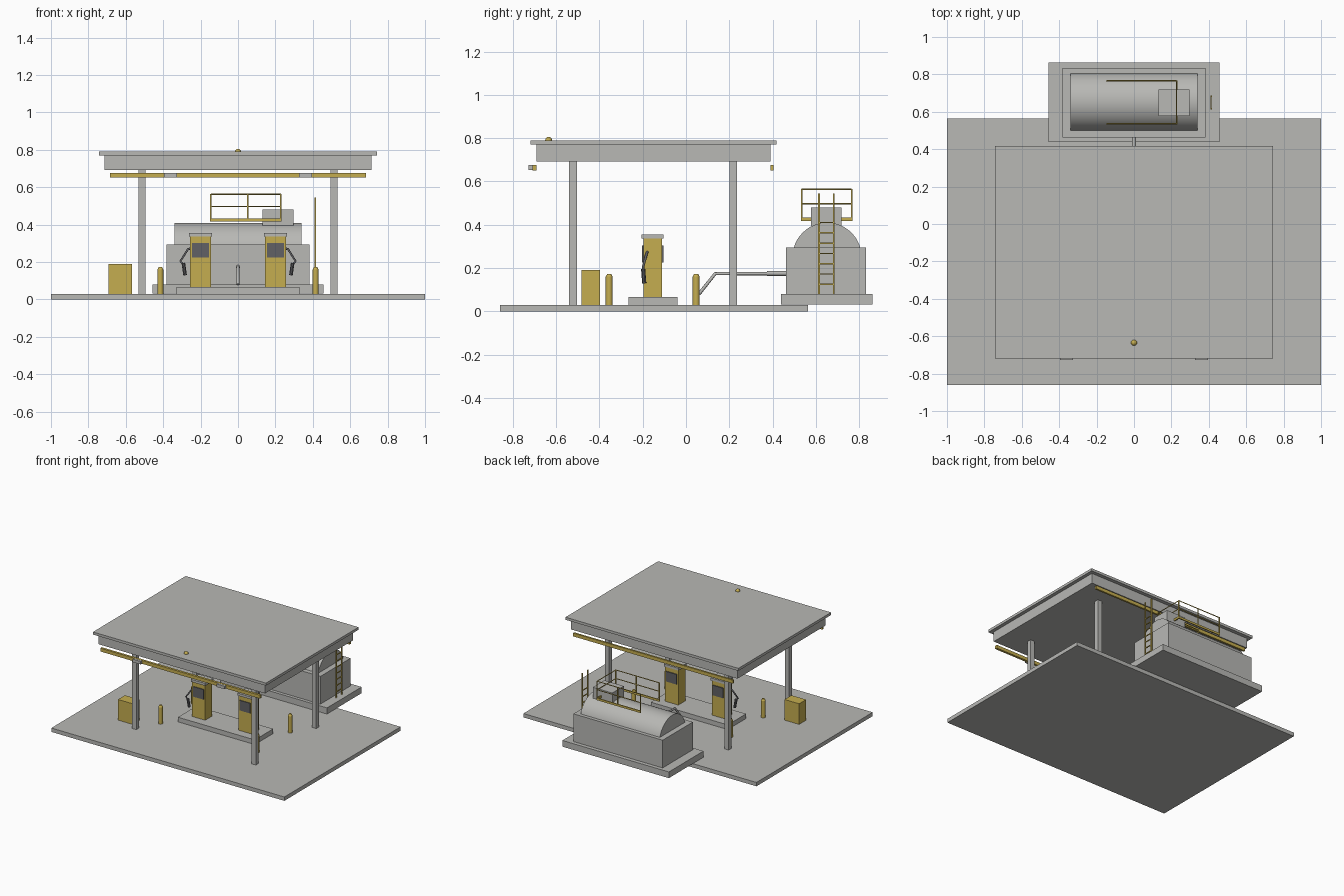
import bpy, math
from mathutils import Vector

cube = bpy.data.objects.get("Cube")
if cube:
    bpy.data.objects.remove(cube, do_unlink=True)


def material(name, rgb):
    m = bpy.data.materials.new(name)
    m.use_nodes = True
    m.diffuse_color = (*rgb, 1)
    m.node_tree.nodes["Principled BSDF"].inputs["Base Color"].default_value = (*rgb, 1)
    return m


GREY = material("concrete grey", (0.48, 0.48, 0.46))
YELLOW = material("safety yellow", (0.56, 0.42, 0.08))
DARK = material("dark rubber", (0.12, 0.12, 0.13))


def finish(name, mat, smooth=False):
    ob = bpy.context.object
    ob.name = name
    ob.data.materials.append(mat)
    if smooth:
        bpy.ops.object.shade_smooth_by_angle(angle=math.radians(40))
    return ob


def box(name, mat, xs, ys, zs):
    """Axis-aligned box given by its extents."""
    spans = (xs, ys, zs)
    bpy.ops.mesh.primitive_cube_add(size=1, location=[(a + b) / 2 for a, b in spans])
    ob = bpy.context.object
    ob.scale = [abs(b - a) for a, b in spans]
    bpy.ops.object.transform_apply(location=False, rotation=False, scale=True)
    return finish(name, mat)


def around(c, half):
    return (c - half, c + half)


def cylinder(name, mat, start, end, radius, sides=12, tip=None):
    """Cylinder, or cone frustum if tip is given, from start to end."""
    a, b = Vector(start), Vector(end)
    d = b - a
    bpy.ops.mesh.primitive_cone_add(
        vertices=sides, radius1=radius, radius2=radius if tip is None else tip,
        depth=d.length, location=(a + b) / 2,
        rotation=d.to_track_quat('Z', 'Y').to_euler())
    return finish(name, mat, True)


def tube(name, mat, points, radius):
    """Round tube along a bent path."""
    curve = bpy.data.curves.new(name, 'CURVE')
    curve.dimensions = '3D'
    curve.bevel_depth = radius
    curve.bevel_resolution = 2
    curve.use_fill_caps = True
    spline = curve.splines.new('POLY')
    spline.points.add(len(points) - 1)
    for p, co in zip(spline.points, points):
        p.co = (*co, 1)
    curve.materials.append(mat)
    ob = bpy.data.objects.new(name, curve)
    bpy.context.collection.objects.link(ob)
    return ob


# Ground slab and canopy
box("ground_slab", GREY, (-1, 1), (-0.86, 0.565), (0, 0.03))
box("canopy_fascia", GREY, around(0, 0.715), (-0.69, 0.39), (0.692, 0.77))
box("canopy_roof", GREY, around(0, 0.742), (-0.718, 0.418), (0.77, 0.79))
box("front_light_bar", YELLOW, around(0, 0.685), (-0.71, -0.692), (0.651, 0.677))
box("back_light_bar", YELLOW, around(0, 0.685), (0.39, 0.404), (0.651, 0.677))

# Warning beacon on the roof
bpy.ops.mesh.primitive_uv_sphere_add(segments=16, ring_count=8, radius=0.016, location=(0, -0.635, 0.79))
finish("roof_beacon", YELLOW, True)

for side, sx in (("left", 1), ("right", -1)):
    # Floodlight, posts and bollards
    box(side + "_floodlight", GREY, around(sx * 0.36, 0.035), (-0.728, -0.705), (0.653, 0.676))
    for end, py, by in (("front", -0.522, -0.355), ("back", 0.218, 0.047)):
        box(f"{side}_{end}_post", GREY, around(sx * 0.513, 0.018), around(py, 0.018), (0.03, 0.695))
        bx = sx * 0.415
        cylinder(f"{side}_{end}_bollard", YELLOW, (bx, by, 0.03), (bx, by, 0.16), 0.016)
        cylinder(f"{side}_{end}_bollard_cap", YELLOW, (bx, by, 0.16), (bx, by, 0.173), 0.016, tip=0.009)

    # Fuel pump with screens on both faces
    px = sx * 0.2
    box(side + "_pump_body", YELLOW, around(px, 0.056), (-0.197, -0.111), (0.065, 0.337))
    box(side + "_pump_cap", GREY, around(px, 0.062), (-0.205, -0.104), (0.337, 0.356))
    for face, ys in (("front", (-0.203, -0.196)), ("back", (-0.112, -0.104))):
        box(f"{side}_pump_{face}_screen", DARK, around(px, 0.045), ys, (0.225, 0.303))

    # Hose and nozzle on the outer side
    tube(side + "_pump_hose", DARK, [(sx * 0.25, -0.178, 0.275), (sx * 0.268, -0.182, 0.268),
         (sx * 0.308, -0.198, 0.205), (sx * 0.29, -0.198, 0.185)], 0.006)
    cylinder(side + "_pump_nozzle", DARK, (sx * 0.292, -0.198, 0.195), (sx * 0.283, -0.193, 0.13), 0.01, 8)

# Pump island and storage bin
box("pump_island", GREY, around(0, 0.33), (-0.265, -0.04), (0.03, 0.066))
box("storage_bin", YELLOW, (-0.692, -0.567), (-0.483, -0.398), (0.03, 0.19))

# Tank on its plinth
box("tank_plinth", GREY, around(0, 0.457), (0.438, 0.863), (0.032, 0.08))
box("tank_enclosure", GREY, around(0, 0.383), (0.463, 0.833), (0.08, 0.295))
cylinder("tank", GREY, (-0.34, 0.652, 0.25), (0.34, 0.652, 0.25), 0.16, 48)
box("tank_hatch", GREY, (0.13, 0.297), (0.577, 0.718), (0.395, 0.48))

# Feed pipe with collar
tube("feed_pipe", GREY, [(0, 0.06, 0.08), (0, 0.135, 0.174), (0, 0.47, 0.174)], 0.008)
cylinder("pipe_collar", GREY, (0, 0.375, 0.175), (0, 0.468, 0.175), 0.011)

# Guard rail on the tank, open at the right end
X0, X1, Y0, Y1 = -0.145, 0.228, 0.535, 0.765
for z, kind in ((0.563, "top"), (0.497, "middle")):
    tube(kind + "_guard_rail", YELLOW, [(X0, Y0, z), (X1, Y0, z), (X1, Y1, z), (X0, Y1, z)], 0.0035)
for end, y in (("front", Y0), ("back", Y1)):
    for i, x in enumerate((X0, (X0 + X1) / 2 + 0.01, X1)):
        box(f"{end}_rail_post_{i + 1}", YELLOW, around(x, 0.0035), around(y, 0.0035), (0.418, 0.565))
    box(end + "_toe_board", YELLOW, (X0, X1), around(y, 0.004), (0.418, 0.434))
box("end_toe_board", YELLOW, around(X1, 0.004), (Y0, Y1), (0.418, 0.434))

# Ladder at the left end of the tank
for end, y in (("front", 0.615), ("back", 0.683)):
    box(f"ladder_{end}_stile", YELLOW, around(0.412, 0.004), around(y, 0.004), (0.08, 0.545))
for i in range(7):
    box(f"ladder_rung_{i + 1}", YELLOW, around(0.412, 0.003), (0.615, 0.683), around(0.125 + i * 0.0475, 0.003))
